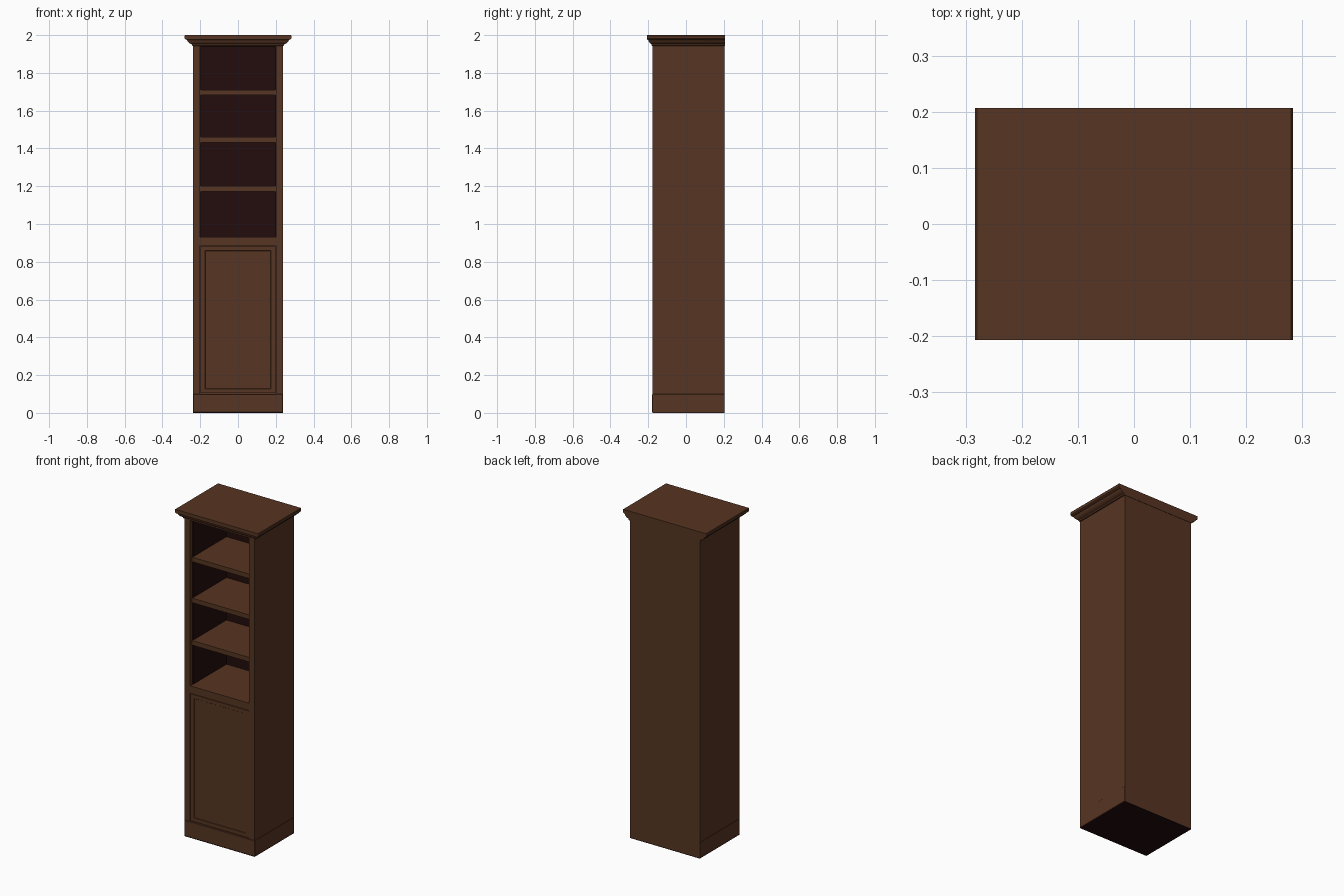
import bpy, bmesh, math
from mathutils import Vector

if "Cube" in bpy.data.objects:
    bpy.data.objects.remove(bpy.data.objects["Cube"])


def material(name, rgb):
    m = bpy.data.materials.new(name)
    m.diffuse_color = (*rgb, 1)
    m.use_nodes = True
    m.node_tree.nodes["Principled BSDF"].inputs["Base Color"].default_value = m.diffuse_color
    return m


WOOD = material("walnut brown", (0.095, 0.035, 0.016))
DARK = material("dark interior", (0.017, 0.004, 0.004))

W, F, B = 0.237, -0.177, 0.205      # half width, front y, back y
IN, BACK = 0.20, 0.17               # inner half width, interior back y
FLOOR, TOP = 0.93, 1.94             # opening bottom and top


def finish(name, bm, mat):
    bmesh.ops.recalc_face_normals(bm, faces=bm.faces)
    me = bpy.data.meshes.new(name)
    bm.to_mesh(me)
    bm.free()
    ob = bpy.data.objects.new(name, me)
    me.materials.append(mat)
    bpy.context.collection.objects.link(ob)
    return ob


def box(name, x0, x1, y0, y1, z0, z1, mat=WOOD, bevel=0.0):
    bm = bmesh.new()
    bmesh.ops.create_cube(bm, size=1)
    for v in bm.verts:
        v.co = Vector(((x0 + x1) / 2 + v.co.x * (x1 - x0),
                       (y0 + y1) / 2 + v.co.y * (y1 - y0),
                       (z0 + z1) / 2 + v.co.z * (z1 - z0)))
    if bevel:
        bmesh.ops.bevel(bm, geom=bm.edges[:], offset=bevel, segments=1,
                        affect='EDGES', profile=0.5)
    return finish(name, bm, mat)


# Carcass: sides, front stiles, dark inner linings
for s, side in ((-1, "left"), (1, "right")):
    def span(a, b):
        return min(s * a, s * b), max(s * a, s * b)
    box(side + "_side", *span(IN, W), F, B, 0.003, 1.95)
    box(side + "_lining", *span(IN - 0.003, IN + 0.002), F + 0.025, BACK, FLOOR, TOP, DARK)

# Back, ceiling and underside
box("back_board", -IN, IN, BACK + 0.004, B, 0.003, 1.95)
box("back_lining", -IN, IN, BACK, BACK + 0.005, FLOOR, TOP, DARK)
box("top_board", -IN, IN, F, BACK, TOP, 1.95)
box("ceiling_lining", -IN, IN, F + 0.02, BACK, TOP - 0.003, TOP + 0.001, DARK)
box("underside", -W, W, F, B, 0, 0.004, DARK)

# Open shelves and cabinet top
box("compartment_floor", -IN, IN, F + 0.001, BACK + 0.002, FLOOR - 0.03, FLOOR)
for i, z in enumerate((1.172, 1.432, 1.682)):
    box("shelf_%d" % (i + 1), -IN, IN, F + 0.018, BACK + 0.002, z, z + 0.028)

# Plinth and rail above the door
box("plinth", -W - 0.001, W + 0.001, F - 0.002, B, 0.003, 0.10, bevel=0.002)
box("middle_rail", -IN, IN, F, F + 0.03, 0.885, FLOOR)

# Door with a shallow recessed panel
door = box("door", -IN + 0.002, IN - 0.002, F, F + 0.02, 0.105, 0.882)
bm = bmesh.new()
bm.from_mesh(door.data)
front = min(bm.faces, key=lambda f: f.calc_center_median().y)
bmesh.ops.inset_region(bm, faces=[front], thickness=0.032)
bmesh.ops.inset_region(bm, faces=[front], thickness=0.003, depth=-0.003)
bm.to_mesh(door.data)
bm.free()

# Crown moulding: cross-section of (overhang, z), lofted on front and sides
profile = [(0.001, 1.942), (0.006, 1.944), (0.008, 1.952), (0.016, 1.955),
           (0.024, 1.960), (0.030, 1.967), (0.033, 1.974), (0.041, 1.977),
           (0.045, 1.981), (0.046, 1.987), (0.046, 1.996), (0.043, 2.0)]
bm = bmesh.new()
rings = []
for o, z in profile:
    y0, x, y1 = max(F - o, -0.207) if o > 0.04 else F - o * 0.67, W + o, B + 0.002
    rings.append([bm.verts.new(p) for p in
                  ((-x, y0, z), (x, y0, z), (x, y1, z), (-x, y1, z))])
for a, b in zip(rings, rings[1:]):
    for i in range(4):
        j = (i + 1) % 4
        bm.faces.new((a[i], a[j], b[j], b[i]))
bm.faces.new(rings[0][::-1])
bm.faces.new(rings[-1])
crown = finish("crown", bm, WOOD)
bpy.context.view_layer.objects.active = crown
crown.select_set(True)
bpy.ops.object.shade_smooth_by_angle(angle=math.radians(35))
